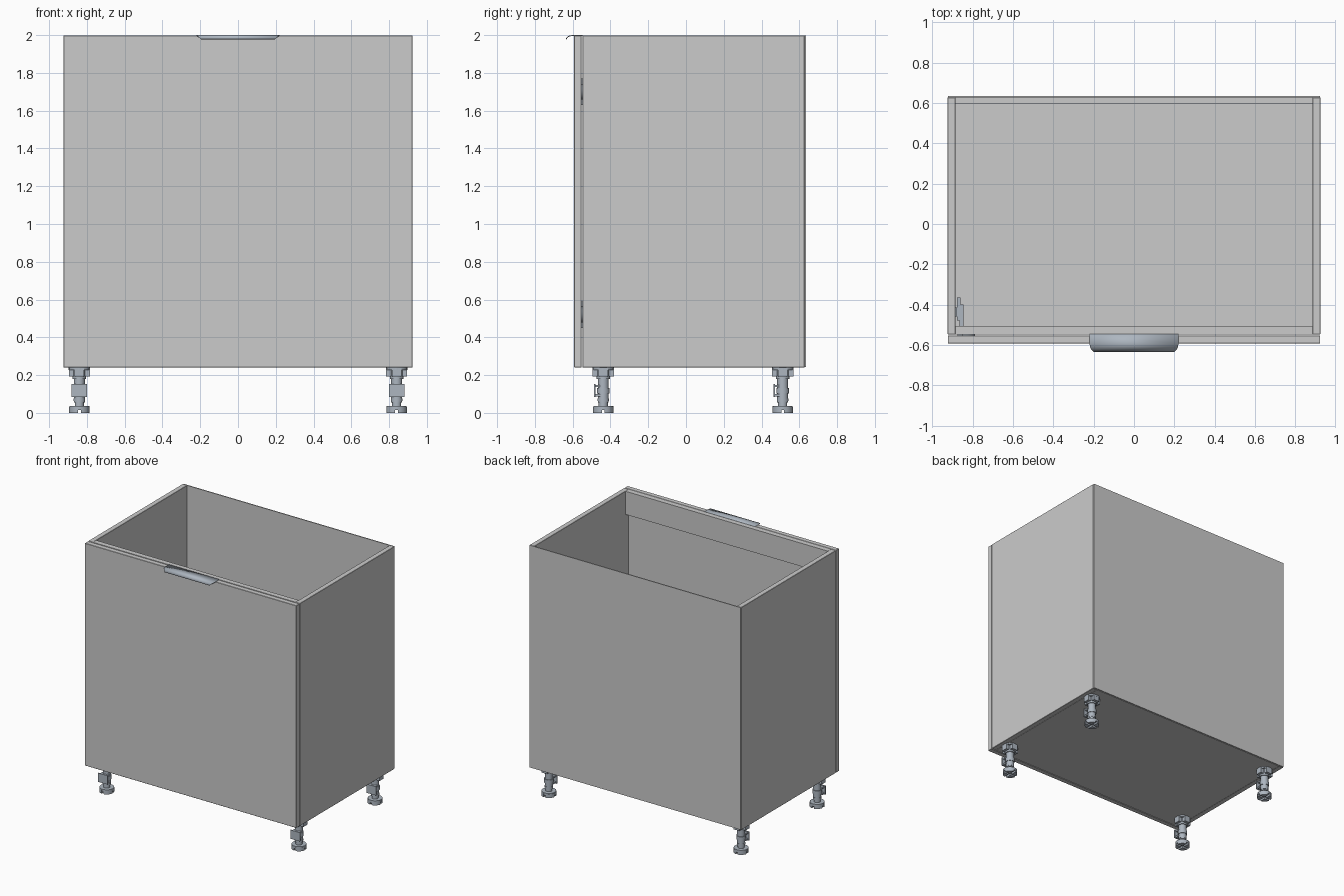
import bpy, bmesh, math
from mathutils import Matrix, Vector

if "Cube" in bpy.data.objects:
    bpy.data.objects.remove(bpy.data.objects["Cube"])

metal = bpy.data.materials.new("blue_grey_metal")
metal.diffuse_color = (0.42, 0.47, 0.53, 1)
metal.use_nodes = True
metal.node_tree.nodes["Principled BSDF"].inputs["Base Color"].default_value = metal.diffuse_color


def finish(name, bm, mat=None, bevel=0, smooth=False):
    bmesh.ops.recalc_face_normals(bm, faces=bm.faces)
    me = bpy.data.meshes.new(name)
    bm.to_mesh(me)
    bm.free()
    ob = bpy.data.objects.new(name, me)
    bpy.context.collection.objects.link(ob)
    if mat:
        me.materials.append(mat)
    if bevel:
        m = ob.modifiers.new("edge", "BEVEL")
        m.width, m.segments = bevel, 1
    if smooth:
        bpy.ops.object.select_all(action="DESELECT")
        ob.select_set(True)
        bpy.context.view_layer.objects.active = ob
        bpy.ops.object.shade_smooth_by_angle(angle=math.radians(35))
    return ob


def add_box(bm, x, y, z):
    size = Vector((x[1] - x[0], y[1] - y[0], z[1] - z[0]))
    mid = Vector((sum(x) / 2, sum(y) / 2, sum(z) / 2))
    bmesh.ops.create_cube(bm, size=1, matrix=Matrix.Translation(mid) @ Matrix.Diagonal((*size, 1)))


def add_cyl(bm, c, r, depth, axis="Z", n=24, r2=None):
    rot = Matrix.Rotation(math.pi / 2, 4, axis) if axis != "Z" else Matrix()
    bmesh.ops.create_cone(bm, cap_ends=True, segments=n, radius1=r, radius2=r if r2 is None else r2,
                          depth=depth, matrix=Matrix.Translation(c) @ rot)


def panel(name, x, y, z, bevel=0.002):
    bm = bmesh.new()
    add_box(bm, x, y, z)
    return finish(name, bm, bevel=bevel)


# Carcass panels, rails and door
TOP, BOT = 1.998, 0.24
panel("left_side", (-0.925, -0.885), (-0.548, 0.628), (BOT, TOP))
panel("right_side", (0.885, 0.925), (-0.548, 0.628), (BOT, TOP))
panel("bottom_panel", (-0.885, 0.885), (-0.548, 0.628), (BOT, 0.28), 0)
panel("back_panel", (-0.922, 0.922), (0.628, 0.636), (BOT + 0.003, TOP), 0)
panel("front_top_rail", (-0.885, 0.885), (-0.548, -0.507), (1.815, TOP), 0)
panel("back_lower_rail", (-0.885, 0.885), (0.598, 0.628), (0.28, 0.5), 0)
panel("door", (-0.924, 0.924), (-0.592, -0.553), (BOT, 1.997))

# Curled edge pull: (y, z, half width) rows across the plate
rows = [(-0.547, 1.998, 0.22), (-0.595, 1.998, 0.22), (-0.606, 1.9975, 0.219), (-0.617, 1.995, 0.215),
        (-0.626, 1.991, 0.209), (-0.632, 1.985, 0.202), (-0.634, 1.978, 0.195)]
bm = bmesh.new()
pairs = [(bm.verts.new((-w, y, z)), bm.verts.new((w, y, z))) for y, z, w in rows]
for (a, b), (c, d) in zip(pairs, pairs[1:]):
    bm.faces.new((a, b, d, c))
pull = finish("door_pull", bm, metal, smooth=True)
sol = pull.modifiers.new("thickness", "SOLIDIFY")
sol.thickness, sol.offset = 0.004, 0


# Adjustable legs with slotted foot, stem, skirting clip and ribbed socket
def leg(name, px, py):
    bm = bmesh.new()
    # Foot made of four wedges with gaps between
    for q in range(4):
        base = q * math.pi / 2
        angles = [base + math.radians(8 + 74 * i / 6) for i in range(7)]
        ring = [(0.012 * math.cos(base + math.pi / 4), 0.012 * math.sin(base + math.pi / 4))]
        ring += [(0.054 * math.cos(t), 0.054 * math.sin(t)) for t in angles]
        f = bm.faces.new([bm.verts.new((x, y, 0)) for x, y in ring])
        ext = bmesh.ops.extrude_face_region(bm, geom=[f])
        verts = [v for v in ext["geom"] if isinstance(v, bmesh.types.BMVert)]
        bmesh.ops.translate(bm, verts=verts, vec=(0, 0, 0.03))
    add_cyl(bm, (0, 0, 0.026), 0.053, 0.02)
    add_cyl(bm, (0, 0, 0.05), 0.024, 0.04)
    add_cyl(bm, (0, 0, 0.125), 0.029, 0.14)
    add_cyl(bm, (0, 0, 0.069), 0.031, 0.012)
    # Clip around the stem
    add_cyl(bm, (0, 0, 0.118), 0.034, 0.03)
    add_box(bm, (-0.041, 0.041), (-0.049, -0.041), (0.083, 0.152))
    for z in (0.093, 0.142):
        add_box(bm, (-0.032, 0.032), (-0.043, -0.012), (z - 0.006, z + 0.006))
    # Socket and radial ribs
    add_cyl(bm, (0, 0, 0.209), 0.036, 0.06)
    add_cyl(bm, (0, 0, 0.234), 0.057, 0.012)
    for k in range(4):
        a = k * math.pi / 2
        m = Matrix.Translation((0, 0, 0.215)) @ Matrix.Rotation(a, 4, "Z") @ Matrix.Translation((0.043, 0, 0))
        bmesh.ops.create_cube(bm, size=1, matrix=m @ Matrix.Diagonal((0.026, 0.05, 0.046, 1)))
    bmesh.ops.translate(bm, verts=bm.verts, vec=(px, py, 0))
    finish(name, bm, metal, smooth=True)


for side, px in (("left", -0.84), ("right", 0.84)):
    for end, py in (("front", -0.438), ("back", 0.512)):
        leg(f"{end}_{side}_leg", px, py)


# Concealed hinges on the left side
def hinge(name, z):
    bm = bmesh.new()
    add_box(bm, (-0.885, -0.878), (-0.46, -0.415), (z - 0.06, z + 0.06))
    add_box(bm, (-0.878, -0.862), (-0.48, -0.365), (z - 0.016, z + 0.016))
    add_box(bm, (-0.866, -0.845), (-0.535, -0.40), (z - 0.02, z + 0.02))
    add_cyl(bm, (-0.83, -0.549, z), 0.042, 0.012, "X")
    add_box(bm, (-0.875, -0.85), (-0.553, -0.545), (z - 0.07, z + 0.07))
    finish(name, bm, metal, smooth=True)


hinge("upper_hinge", 1.7)
hinge("lower_hinge", 0.52)
